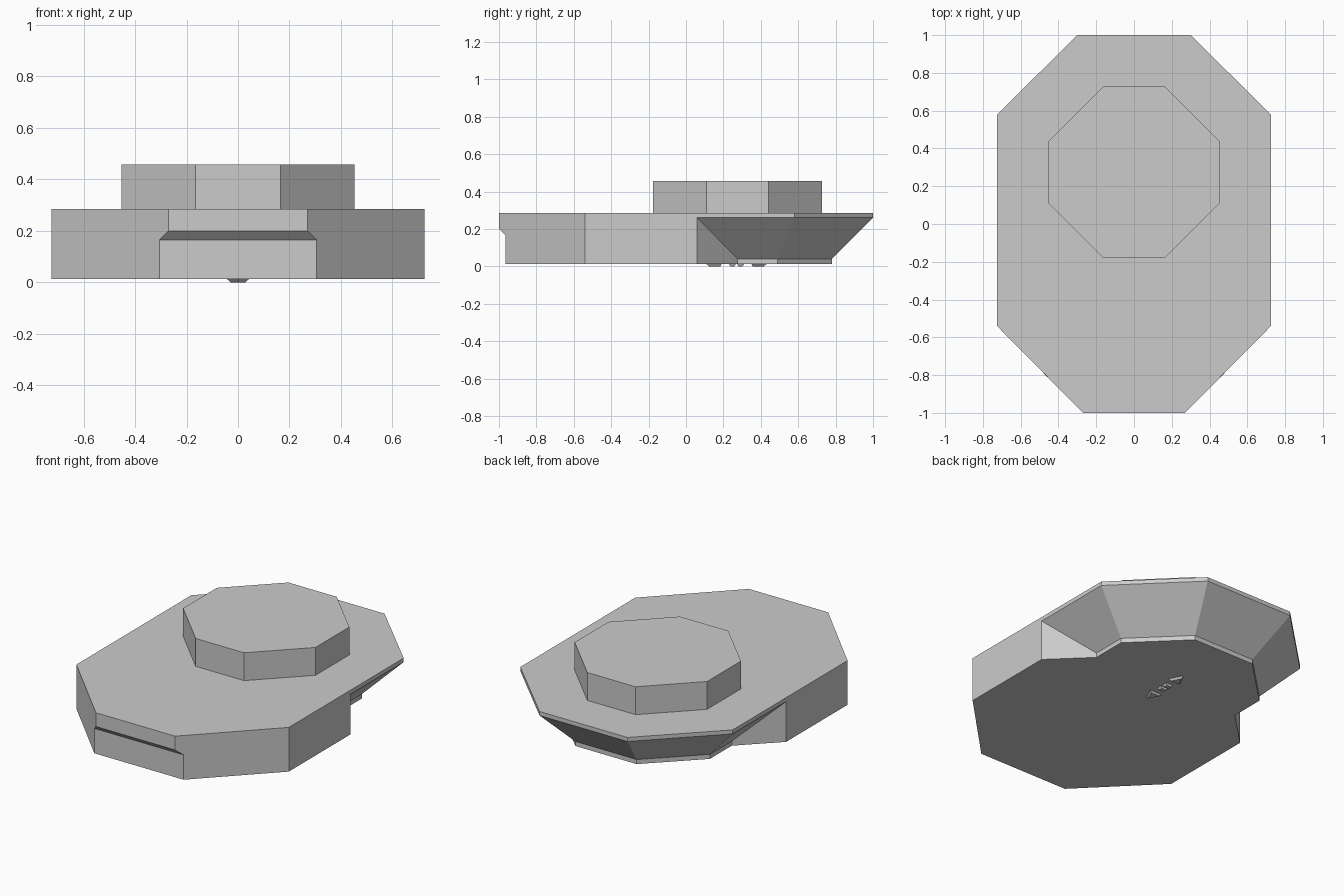
import bpy
import bmesh

if "Cube" in bpy.data.objects:
    bpy.data.objects.remove(bpy.data.objects["Cube"], do_unlink=True)

GREY = (0.6, 0.6, 0.6, 1.0)
grey = bpy.data.materials.new("plain grey")
grey.use_nodes = True
grey.diffuse_color = GREY
grey.node_tree.nodes["Principled BSDF"].inputs["Base Color"].default_value = GREY

# Heights of the hull levels
BASE, STEP, RIM, DECK, ROOF = 0.012, 0.04, 0.26, 0.285, 0.457


def finish(name, bm):
    bmesh.ops.recalc_face_normals(bm, faces=bm.faces[:])
    mesh = bpy.data.meshes.new(name)
    bm.to_mesh(mesh)
    bm.free()
    mesh.materials.append(grey)
    obj = bpy.data.objects.new(name, mesh)
    bpy.context.collection.objects.link(obj)
    return obj


def loft(name, lower, upper, z_low, z_high):
    """Closed solid between two outlines with equal point counts."""
    bm = bmesh.new()
    low = [bm.verts.new((x, y, z_low)) for x, y in lower]
    high = [bm.verts.new((x, y, z_high)) for x, y in upper]
    bm.faces.new(low)
    bm.faces.new(high)
    for i in range(len(low)):
        j = (i + 1) % len(low)
        bm.faces.new((low[i], low[j], high[j], high[i]))
    return finish(name, bm)


# Hull: one half as connected faces, then mirrored
bm = bmesh.new()


def row(points, z):
    return [bm.verts.new((x, y, z)) for x, y in points]


front = [(0, -1), (0.27, -1)]
stern = [(0.725, 0.58), (0.30, 1), (0, 1)]
keel_stern = [(0.505, 0.275), (0.505, 0.489), (0.209, 0.78), (0, 0.78)]
recess = [(0, -0.965), (0.305, -0.965)]

deck = row(front + [(0.725, -0.54)] + stern, DECK)
lip = row(front, 0.2)
notch = row(recess, 0.165)
rim = row([(0.725, 0.06)] + stern, RIM)
step = row(keel_stern, STEP)
base = row(recess + [(0.725, -0.54), (0.725, 0.06)] + keel_stern, BASE)

faces = [
    deck, base,
    [deck[0], deck[1], lip[1], lip[0]],                      # nose
    [lip[0], lip[1], notch[1], notch[0]],
    [notch[0], notch[1], base[1], base[0]],
    [deck[1], lip[1], notch[1], base[1], base[2], deck[2]],  # front corner
    [deck[2], base[2], base[3], rim[0], rim[1], deck[3]],    # flank
    [base[3], base[4], step[0], rim[0]],                     # undercut wall
]
for i in range(3):
    faces.append([rim[i], step[i], step[i + 1], rim[i + 1]])
    faces.append([step[i], base[i + 4], base[i + 5], step[i + 1]])
for i in (1, 2):
    faces.append([deck[i + 2], rim[i], rim[i + 1], deck[i + 3]])
for f in faces:
    bm.faces.new(f)
bmesh.ops.mirror(bm, geom=bm.verts[:] + bm.edges[:] + bm.faces[:],
                 axis='X', merge_dist=0.001)
bmesh.ops.remove_doubles(bm, verts=bm.verts[:], dist=0.0005)
bmesh.ops.dissolve_limit(bm, angle_limit=0.005, verts=bm.verts[:],
                         edges=bm.edges[:])
finish("hull", bm)

# Raised octagonal block on the deck
CENTRE, WIDE, NARROW = 0.275, 0.452, 0.165
quarter = [(WIDE, NARROW), (NARROW, WIDE)]
octagon = (quarter + [(-x, y) for x, y in reversed(quarter)]
           + [(-x, -y) for x, y in quarter]
           + [(x, -y) for x, y in reversed(quarter)])
octagon = [(x, y + CENTRE) for x, y in octagon]
loft("upper_block", octagon, octagon, DECK, ROOF)

# Small bevelled bars and pointers under the hull
CENTRE = 0.27


def bar(half_x, near, far):
    return [(-half_x, near), (half_x, near), (half_x, far), (-half_x, far)]


for side, label in ((-1, "front"), (1, "rear")):
    def place(points):
        return [(x, CENTRE + side * y) for x, y in points]
    loft(label + "_underside_pointer",
         place([(-0.028, 0.086), (0.028, 0.086), (0, 0.145)]),
         place([(-0.042, 0.08), (0.042, 0.08), (0, 0.16)]), 0, BASE)
    loft(label + "_underside_bar", place(bar(0.017, 0.01, 0.033)),
         place(bar(0.023, 0.004, 0.04)), 0, BASE)
